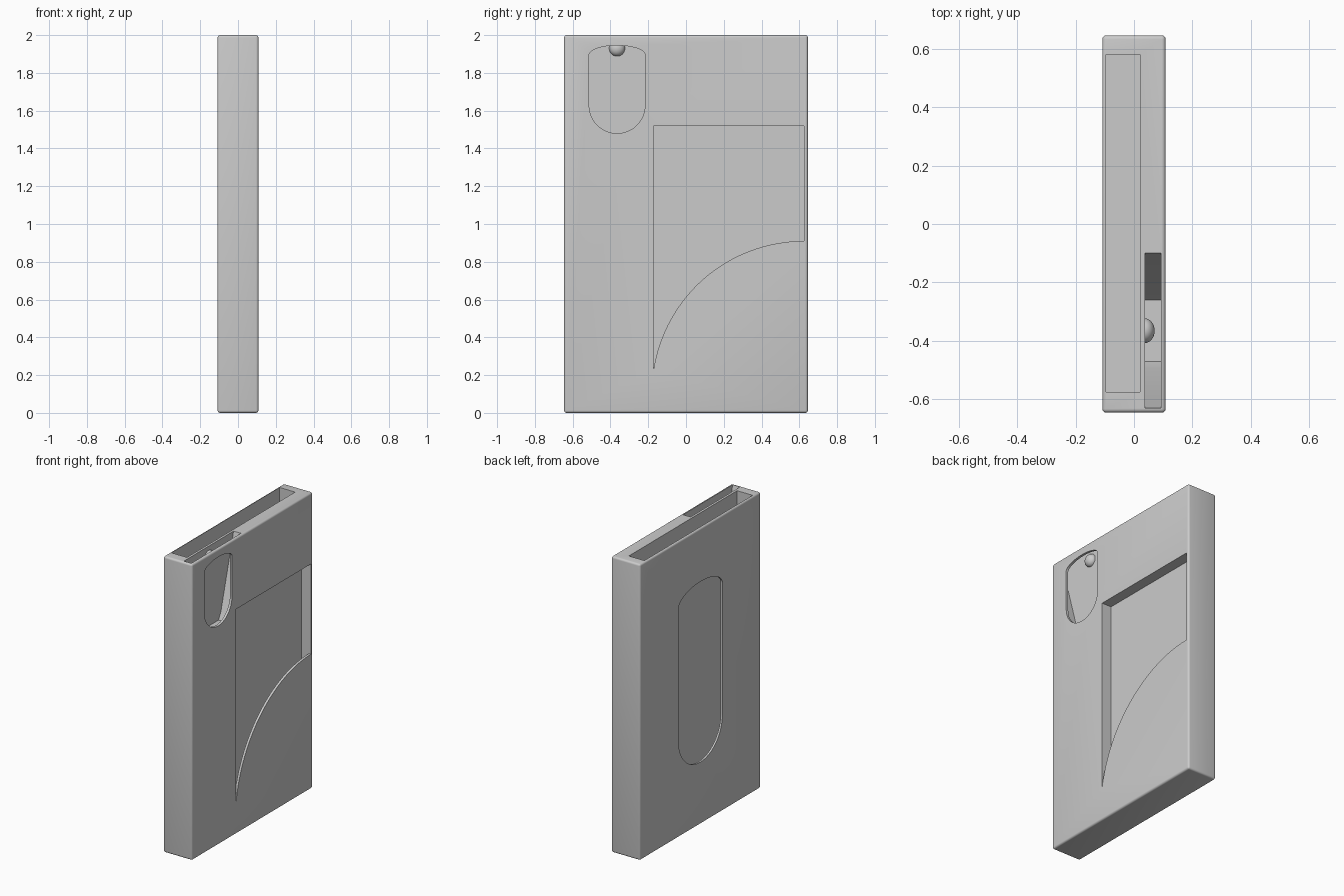
import bpy, bmesh, math
from mathutils import Matrix, Vector

if "Cube" in bpy.data.objects:
    bpy.data.objects.remove(bpy.data.objects["Cube"], do_unlink=True)

GREY = (0.6, 0.6, 0.6, 1.0)
grey = bpy.data.materials.new("light grey plastic")
grey.use_nodes = True
grey.diffuse_color = GREY
grey.node_tree.nodes["Principled BSDF"].inputs["Base Color"].default_value = GREY


def finish(name, bm):
    mesh = bpy.data.meshes.new(name)
    bmesh.ops.recalc_face_normals(bm, faces=bm.faces)
    bm.to_mesh(mesh)
    bm.free()
    mesh.materials.append(grey)
    obj = bpy.data.objects.new(name, mesh)
    bpy.context.collection.objects.link(obj)
    return obj


def prism(name, outline, x0, x1):
    """Extrude a (y, z) outline from x0 to x1."""
    bm = bmesh.new()
    face = bm.faces.new([bm.verts.new((x0, y, z)) for y, z in outline])
    moved = bmesh.ops.extrude_face_region(bm, geom=[face])["geom"]
    bmesh.ops.translate(bm, vec=(x1 - x0, 0, 0),
                        verts=[v for v in moved if isinstance(v, bmesh.types.BMVert)])
    return finish(name, bm)


def rectangle(y0, y1, z0, z1):
    return [(y0, z0), (y1, z0), (y1, z1), (y0, z1)]


def thumb_outline(y, r, bottom, shoulder, rise, n=24):
    """Round bottom, straight sides and a flattened arch on top."""
    pts = []
    for centre, height, start in ((bottom + r, r, math.pi), (shoulder, rise, 0)):
        for i in range(n + 1):
            a = start + math.pi * i / n
            pts.append((y + r * math.cos(a), centre + height * math.sin(a)))
    return pts


def apply_modifiers(obj):
    graph = bpy.context.evaluated_depsgraph_get()
    mesh = bpy.data.meshes.new_from_object(obj.evaluated_get(graph))
    obj.modifiers.clear()
    obj.data = mesh


def carve(obj, cutter):
    mod = obj.modifiers.new("carve", "BOOLEAN")
    mod.operation, mod.solver, mod.object = "DIFFERENCE", "EXACT", cutter
    apply_modifiers(obj)
    bpy.data.objects.remove(cutter, do_unlink=True)


# Case block with softly rounded outer edges
X, Y = 0.108, 0.645
case = prism("case", rectangle(-Y, Y, 0, 2), -X, X)
bevel = case.modifiers.new("round edges", "BEVEL")
bevel.width, bevel.segments = 0.013, 4
apply_modifiers(case)

# Deep main pocket, open at the top, with a thumb opening in its thin wall
carve(case, prism("main_pocket", rectangle(-0.575, 0.58, 0.07, 2.1), -0.095, 0.021))
carve(case, prism("main_thumb_opening", thumb_outline(0.0, 0.235, 0.42, 1.54, 0.10), -0.2, -0.05))

# Small tapering slot, open at the top
IN, LIP = 0.037, 0.092
centre = -0.365
half = [(0.105, 1.46), (0.13, 1.51), (0.265, 2.0), (0.265, 2.1)]
slot = [(centre + d, z) for d, z in half] + [(centre - d, z) for d, z in reversed(half)]
carve(case, prism("small_slot", slot, IN, LIP))
carve(case, prism("small_thumb_opening", thumb_outline(centre, 0.148, 1.48, 1.895, 0.05), 0.06, 0.2))

# Card pocket behind a lip whose edge is a sweeping arc
Y0, Y1, TOP = -0.173, 0.625, 1.52
carve(case, prism("card_pocket", rectangle(Y0, Y1, 0.24, TOP), IN, LIP))
arc_z, radius = 0.103, 0.807
first = math.acos((Y0 - Y1) / radius)
steps = 32
window = [(Y1, TOP), (Y0, TOP)]
for i in range(steps + 1):
    a = first + (math.pi / 2 - first) * i / steps
    window.append((Y1 + radius * math.cos(a), arc_z + radius * math.sin(a)))
carve(case, prism("card_window", window, 0.06, 0.2))

# Half-round retaining bump inside the small slot
bm = bmesh.new()
bmesh.ops.create_uvsphere(bm, u_segments=32, v_segments=16, radius=0.042)
bmesh.ops.rotate(bm, verts=bm.verts, matrix=Matrix.Rotation(math.pi / 2, 3, "Y"))
bmesh.ops.delete(bm, geom=[v for v in bm.verts if v.co.x < -0.001], context="VERTS")
bmesh.ops.scale(bm, verts=bm.verts, vec=(0.8, 1, 1))
bmesh.ops.translate(bm, verts=bm.verts, vec=Vector((IN, centre, 1.93)))
bump = finish("retaining_bump", bm)

# Smooth shading with sharp edges kept
for obj in (case, bump):
    bpy.ops.object.select_all(action="DESELECT")
    obj.select_set(True)
    bpy.context.view_layer.objects.active = obj
    bpy.ops.object.shade_smooth_by_angle(angle=math.radians(30))
